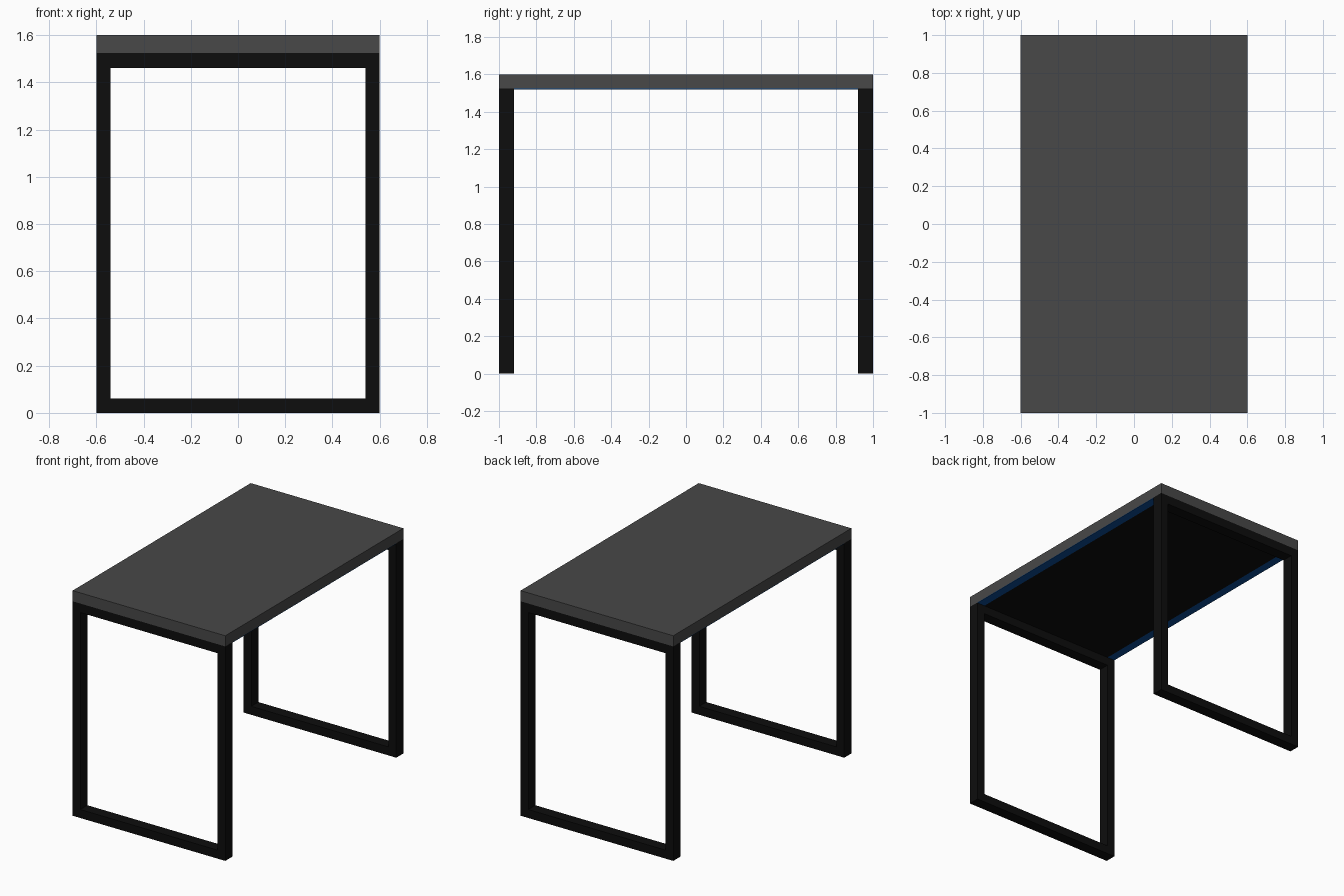
import bpy, bmesh

if "Cube" in bpy.data.objects:
    bpy.data.objects.remove(bpy.data.objects["Cube"])

W, L, H = 0.60, 1.00, 1.60      # half width, half length, height
TOP_T, BAR, DEPTH = 0.08, 0.06, 0.08
ZT = H - TOP_T                  # underside of the top
SKIN = 0.004                    # thin underside layer


def material(name, rgb):
    m = bpy.data.materials.new(name)
    m.diffuse_color = (*rgb, 1)
    m.use_nodes = True
    m.node_tree.nodes["Principled BSDF"].inputs["Base Color"].default_value = m.diffuse_color
    return m


def add_object(name, bm, mat):
    bmesh.ops.recalc_face_normals(bm, faces=bm.faces)
    me = bpy.data.meshes.new(name)
    bm.to_mesh(me)
    bm.free()
    me.materials.append(mat)
    ob = bpy.data.objects.new(name, me)
    bpy.context.collection.objects.link(ob)
    return ob


def box(name, lo, hi, mat):
    bm = bmesh.new()
    bmesh.ops.create_cube(bm, size=1)
    for v in bm.verts:
        v.co = [(a + b) / 2 + c * (b - a) for a, b, c in zip(lo, hi, v.co)]
    return add_object(name, bm, mat)


def mirror(ob, axis):
    mod = ob.modifiers.new("mirror", 'MIRROR')
    mod.use_axis = [i == axis for i in range(3)]
    mod.use_mirror_merge = False


grey = material("dark_grey", (0.065, 0.065, 0.065))
black = material("black", (0.004, 0.004, 0.004))
blue = material("blue", (0.003, 0.07, 0.3))

# Tabletop slab
box("tabletop", (-W, -L, ZT + SKIN), (W, L, H), grey)
# Black underside panel between the edge strips
box("underside_panel", (-W + BAR, -L + DEPTH, ZT), (W - BAR, L - DEPTH, ZT + SKIN), black)
# Blue strips under the long edges
mirror(box("edge_strip", (W - BAR, -L + DEPTH, ZT), (W, L - DEPTH, ZT + SKIN), blue), 0)

# Rectangular leg frame: mitred ring extruded in y, mirrored to the back
bm = bmesh.new()


def loop(inset):
    x, z0, z1 = W - inset, inset, ZT - inset
    # outer top meets the slab
    z1 = ZT + SKIN if inset == 0 else z1
    return [bm.verts.new((px, -L, pz)) for px, pz in ((-x, z0), (x, z0), (x, z1), (-x, z1))]


outer, inner = loop(0), loop(BAR)
ring = [bm.faces.new((outer[i], outer[(i + 1) % 4], inner[(i + 1) % 4], inner[i])) for i in range(4)]
ext = bmesh.ops.extrude_face_region(bm, geom=ring, use_keep_orig=True)
bmesh.ops.translate(bm, vec=(0, DEPTH, 0),
                    verts=[g for g in ext["geom"] if isinstance(g, bmesh.types.BMVert)])
mirror(add_object("leg_frame", bm, black), 1)
